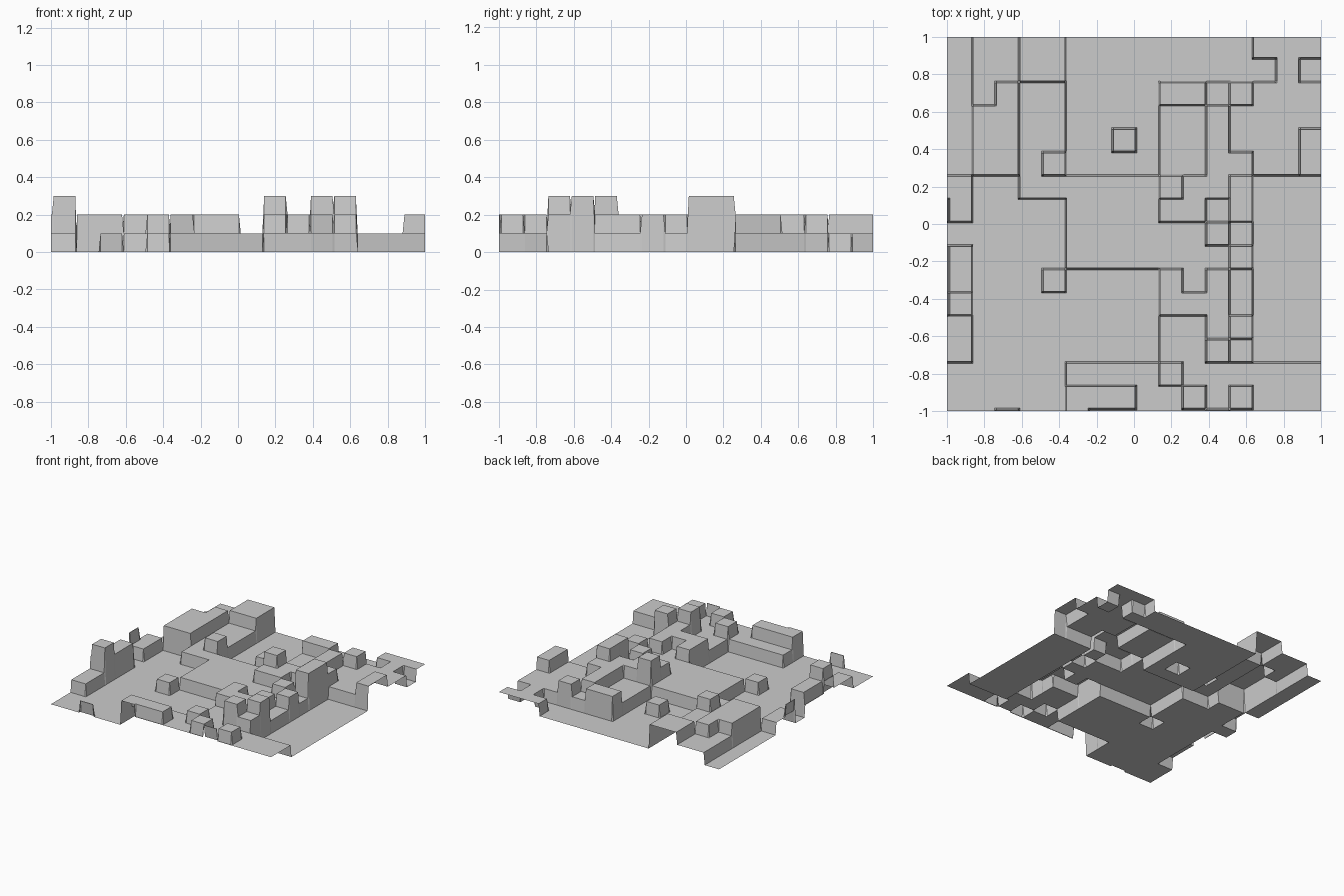
import bpy, bmesh

if "Cube" in bpy.data.objects:
    bpy.data.objects.remove(bpy.data.objects["Cube"])

# Stepped terrain sheet: 17 x 17 cells of 0.125 (first row/column is a sliver)
N, CELL, STEP, HALF_WALL = 17, 0.125, 0.1, 0.005
level = [[0] * N for _ in range(N)]


def terrace(x0, x1, y0, y1, h):
    """Set a rectangle of cells (inclusive) to a height level."""
    for y in range(y0, y1 + 1):
        for x in range(x0, x1 + 1):
            level[y][x] = h


# Large terraces
plateaus = [(6, 16, 0, 2, 1), (6, 9, 7, 10, 1), (10, 13, 3, 14, 1),
            (14, 16, 11, 16, 1), (2, 5, 11, 16, 1), (4, 5, 10, 10, 1)]
# Left edge ridge and back left steps
left_steps = [(0, 1, 3, 4, 1), (0, 0, 5, 5, 2), (1, 1, 5, 5, 3), (0, 0, 6, 7, 1),
              (1, 1, 6, 7, 2), (0, 1, 9, 10, 1), (0, 0, 9, 9, 2),
              (2, 3, 11, 13, 2), (3, 3, 14, 14, 2), (5, 5, 11, 11, 2),
              (4, 5, 15, 16, 2), (5, 5, 6, 6, 1), (8, 8, 12, 12, 1)]
# Front edge bumps
front_steps = [(3, 3, 0, 0, 1), (6, 8, 1, 1, 2), (6, 6, 0, 0, 2), (10, 10, 2, 2, 2),
               (11, 11, 1, 1, 2), (12, 12, 0, 0, 2), (13, 13, 1, 1, 2)]
# Right-hand cluster of blocks
right_steps = [(12, 12, 3, 3, 3), (13, 13, 3, 3, 2), (12, 12, 4, 6, 2), (13, 13, 4, 4, 3),
               (10, 11, 5, 5, 2), (10, 10, 6, 6, 2), (13, 13, 7, 7, 2), (12, 12, 8, 8, 2),
               (10, 11, 9, 10, 2), (10, 10, 10, 10, 3), (12, 12, 10, 13, 2),
               (13, 13, 9, 10, 3), (13, 13, 11, 11, 2)]
# Back right bumps and notches
back_steps = [(10, 11, 14, 14, 2), (13, 13, 14, 14, 2), (16, 16, 11, 12, 2),
              (14, 14, 15, 15, 0), (16, 16, 15, 15, 0)]
for group in (plateaus, left_steps, front_steps, right_steps, back_steps):
    for rect in group:
        terrace(*rect)

# Grid lines: two per cell boundary give the slightly sloped walls
lines = [-1.0]
for k in range(N - 1):
    b = -0.99 + CELL * k
    lines += [b - HALF_WALL, b + HALF_WALL]
lines.append(1.0)

bm = bmesh.new()
grid = [[bm.verts.new((x, y, STEP * level[j // 2][i // 2])) for i, x in enumerate(lines)]
        for j, y in enumerate(lines)]
for j in range(len(lines) - 1):
    for i in range(len(lines) - 1):
        bm.faces.new((grid[j][i], grid[j][i + 1], grid[j + 1][i + 1], grid[j + 1][i]))

mesh = bpy.data.meshes.new("terraced_ground")
bm.to_mesh(mesh)
bm.free()
bpy.context.collection.objects.link(bpy.data.objects.new("terraced_ground", mesh))
